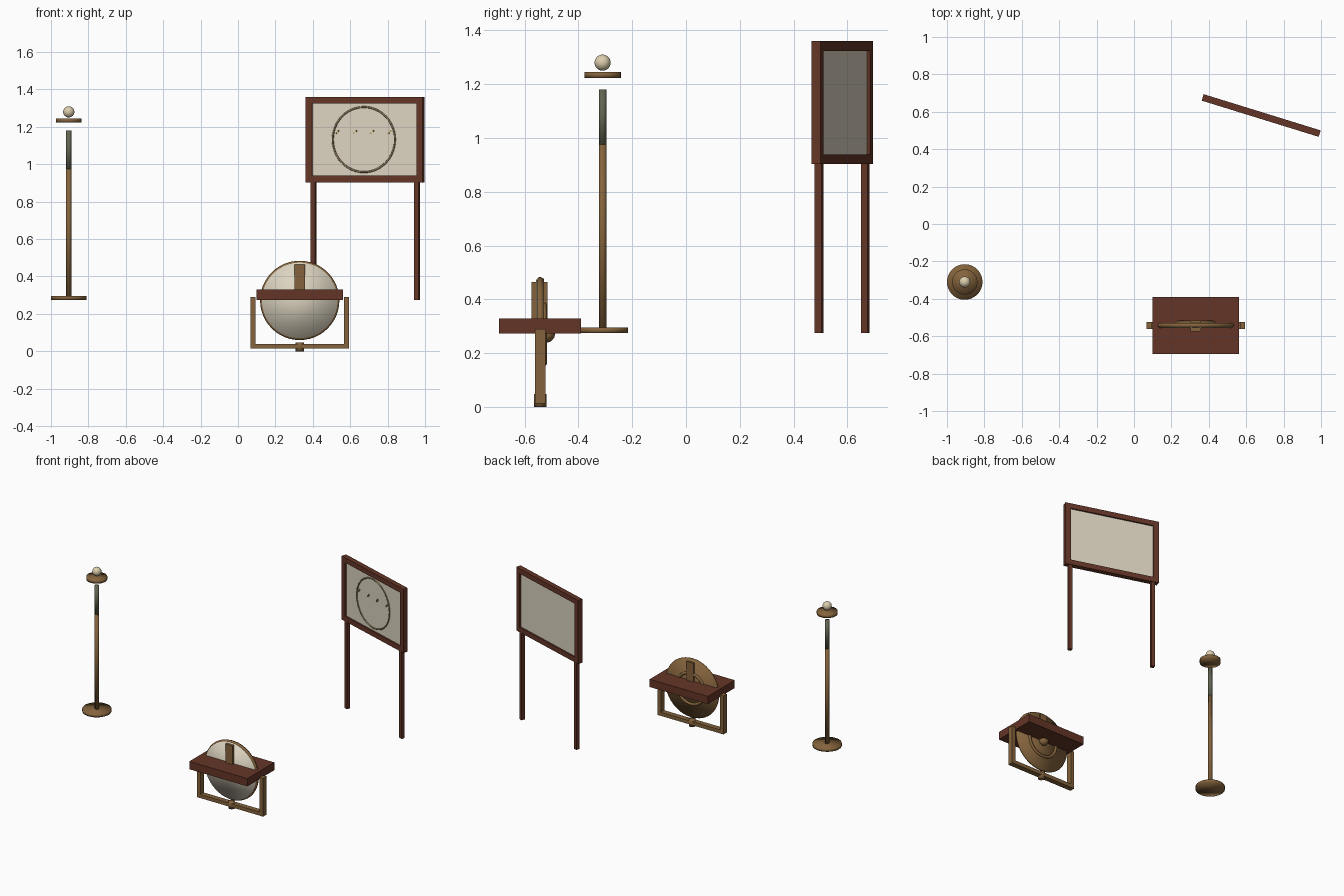
import bpy
from math import pi, radians
from mathutils import Matrix, Vector

cube = bpy.data.objects.get("Cube")
if cube:
    bpy.data.objects.remove(cube, do_unlink=True)


def material(name, rgb):
    m = bpy.data.materials.new(name)
    m.use_nodes = True
    m.diffuse_color = (*rgb, 1)
    m.node_tree.nodes["Principled BSDF"].inputs["Base Color"].default_value = (*rgb, 1)
    return m


wood = material("red wood", (0.13, 0.036, 0.02))
bronze = material("bronze", (0.23, 0.125, 0.045))
patina = material("green patina", (0.12, 0.13, 0.08))
paper = material("pale paper", (0.72, 0.66, 0.53))
ivory = material("ivory", (0.72, 0.62, 0.42))
ink = material("olive line", (0.27, 0.21, 0.11))
gold = material("gold", (0.5, 0.36, 0.12))


def finish(name, mat, smooth=False):
    ob = bpy.context.object
    ob.name = name
    ob.data.materials.append(mat)
    if smooth:
        bpy.ops.object.shade_smooth()
    return ob


def box(name, mat, center, size):
    bpy.ops.mesh.primitive_cube_add(size=1, location=center)
    ob = finish(name, mat)
    ob.data.transform(Matrix.Diagonal((*size, 1)))
    return ob


def rod(name, mat, center, radius, length, sides=32, facing_y=False):
    turn = (pi / 2, 0, 0) if facing_y else (0, 0, 0)
    bpy.ops.mesh.primitive_cylinder_add(vertices=sides, radius=radius, depth=length,
                                        location=center, rotation=turn)
    return finish(name, mat, True)


def ring(name, mat, center, radius, thick):
    bpy.ops.mesh.primitive_torus_add(major_radius=radius, minor_radius=thick,
                                     major_segments=48, minor_segments=8,
                                     location=center, rotation=(pi / 2, 0, 0))
    return finish(name, mat, True)


def ball(name, mat, center, radius):
    bpy.ops.mesh.primitive_uv_sphere_add(segments=24, ring_count=16,
                                         radius=radius, location=center)
    return finish(name, mat, True)


# Lamp-like stand
sx, sy = -0.905, -0.31
rod("stand_base", bronze, (sx, sy, 0.285), 0.095, 0.02)
rod("stand_pole", bronze, (sx, sy, 0.63), 0.0142, 0.69, 16)
rod("stand_pole_top", patina, (sx, sy, 1.075), 0.0142, 0.21, 16)
rod("stand_dish", bronze, (sx, sy, 1.234), 0.068, 0.022)
ball("stand_ball", ivory, (sx, sy, 1.28), 0.03)

# Display board, built square to the front and then turned
width, bottom, top, rail, thick = 0.655, 0.903, 1.36, 0.036, 0.036
mid = (bottom + top) / 2
board = [box("board_panel", paper, (0, 0, mid),
             (width - rail, 0.014, top - bottom - rail))]
for z, label in ((bottom + rail / 2, "bottom"), (top - rail / 2, "top")):
    board.append(box("board_rail_" + label, wood, (0, 0, z), (width, thick, rail)))
for side, label in ((-1, "right"), (1, "left")):
    board.append(box("board_stile_" + label, wood, (side * (width - rail) / 2, 0, mid),
                     (rail, thick, top - bottom - 2 * rail)))
    board.append(box("board_leg_" + label, wood, (side * 0.29, 0, (0.275 + bottom) / 2),
                     (0.026, 0.026, bottom - 0.275)))
board.append(ring("board_circle", ink, (-0.005, -0.008, 1.132), 0.174, 0.005))
for i, x in enumerate((-0.155, -0.055, 0.04, 0.14)):
    for k in (-1, 1):
        board.append(box(f"board_mark_{i}", gold, (x + k * 0.006, -0.009, 1.172 + k * 0.006),
                         (0.009, 0.008, 0.009)))
turn = Matrix.Translation(Vector((0.68, 0.58, 0))) @ Matrix.Rotation(radians(-17.2), 4, "Z")
for ob in board:
    ob.matrix_world = turn @ ob.matrix_basis

# Dial instrument: upright disc through a tabletop
dx, dy, dz = 0.33, -0.542, 0.272
rod("dial_back", bronze, (dx, dy + 0.002, dz), 0.206, 0.024, 64, True)
rod("dial_face", paper, (dx, dy - 0.009, dz), 0.202, 0.012, 64, True)
ring("dial_rim", bronze, (dx, dy, dz), 0.2, 0.012)
ring("dial_back_ring", bronze, (dx, dy + 0.015, dz), 0.11, 0.01)
box("dial_pointer", bronze, (dx, dy - 0.003, 0.37), (0.055, 0.06, 0.19))
ball("dial_hub", bronze, (dx, dy + 0.023, dz), 0.032)
box("dial_table", wood, (dx, dy, 0.302), (0.462, 0.305, 0.056))

# Cradle carrying the dial
for side, label in ((-1, "right"), (1, "left")):
    box("cradle_post_" + label, bronze, (dx + side * 0.249, dy, 0.152), (0.027, 0.038, 0.276))
box("cradle_bar", bronze, (dx, dy, 0.027), (0.525, 0.038, 0.026))
rod("cradle_pivot", bronze, (dx, dy, 0.024), 0.023, 0.048, 16)
